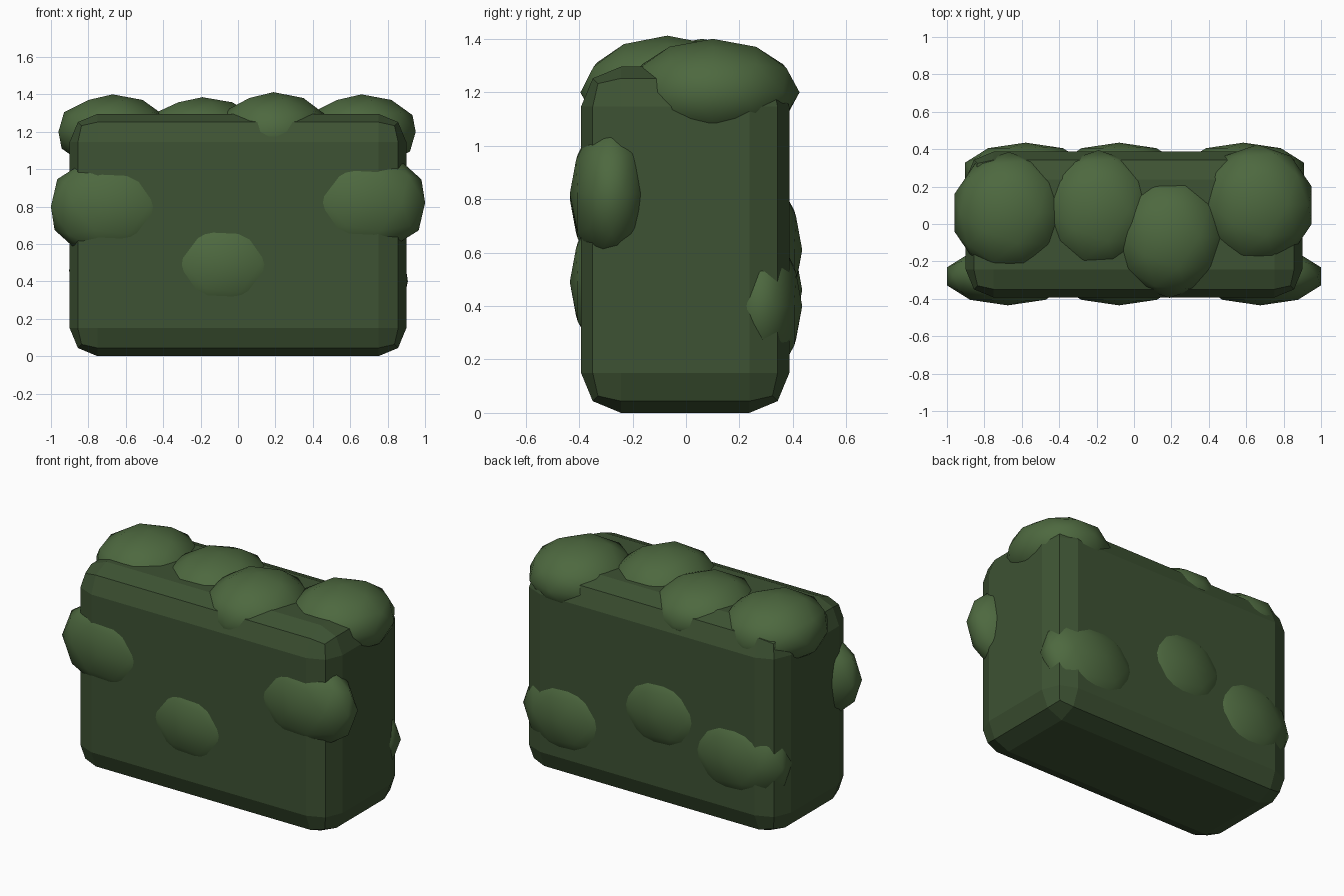
import bpy

if "Cube" in bpy.data.objects:
    bpy.data.objects.remove(bpy.data.objects["Cube"])


def material(name, color):
    m = bpy.data.materials.new(name)
    m.diffuse_color = (*color, 1)
    m.use_nodes = True
    m.node_tree.nodes["Principled BSDF"].inputs["Base Color"].default_value = m.diffuse_color
    return m


dark = material("dark_leaf", (0.047, 0.085, 0.033))
light = material("light_leaf", (0.075, 0.14, 0.05))

# clipped hedge body: box with a two-step bevel
bpy.ops.mesh.primitive_cube_add(size=1, location=(0, -0.003, 0.648))
body = bpy.context.object
body.name = "hedge_body"
body.scale = (1.8, 0.78, 1.296)
bpy.ops.object.transform_apply(location=False, rotation=False, scale=True)
bevel = body.modifiers.new("rounded_edges", 'BEVEL')
bevel.width = 0.15
bevel.segments = 2
body.data.materials.append(dark)


def clump(name, center, radii):
    bpy.ops.mesh.primitive_ico_sphere_add(subdivisions=2, radius=1, location=center)
    ob = bpy.context.object
    ob.name = name
    ob.scale = radii
    bpy.ops.object.transform_apply(location=False, rotation=False, scale=True)
    bpy.ops.object.shade_smooth()
    ob.data.materials.append(light)


# leafy clumps along the top
top = [(-0.67, 0.06, 1.2, 0.2), (-0.19, 0.07, 1.2, 0.185),
       (0.19, -0.07, 1.2, 0.212), (0.66, 0.1, 1.2, 0.2)]
for i, (x, y, z, rz) in enumerate(top):
    clump(f"top_clump_{i + 1}", (x, y, z), (0.305, 0.325, rz))

# clumps bulging from the front face, the outer two wrapping the corners
for i, (x, z) in enumerate([(-0.675, 0.8), (-0.08, 0.49), (0.675, 0.82)]):
    clump(f"front_clump_{i + 1}", (x, -0.28, z), (0.342, 0.155, 0.28))

# clumps bulging from the back face
for i, (x, z) in enumerate([(-0.58, 0.46), (-0.08, 0.61), (0.585, 0.4)]):
    clump(f"back_clump_{i + 1}", (x, 0.28, z), (0.34, 0.155, 0.28))
